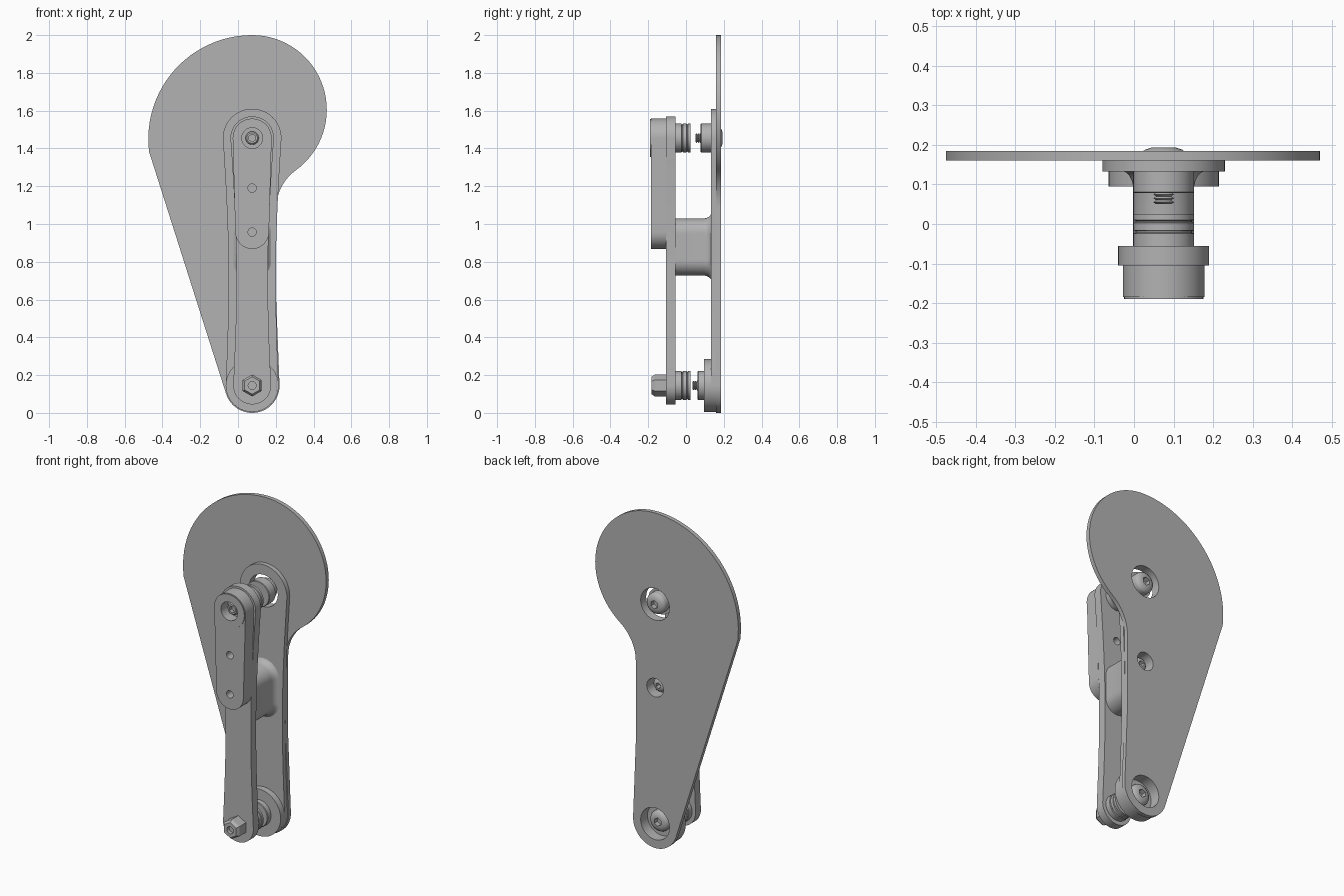
import bpy, bmesh
from math import sin, cos, pi, radians

CX, TOP, MID, LOW = 0.075, 1.455, 0.957, 0.145   # shared axis and pivot heights

if "Cube" in bpy.data.objects:
    bpy.data.objects.remove(bpy.data.objects["Cube"])

grey = bpy.data.materials.new("satin grey")
grey.use_nodes = True
COLOUR = (0.45, 0.45, 0.45, 1)
grey.diffuse_color = COLOUR
grey.node_tree.nodes["Principled BSDF"].inputs["Base Color"].default_value = COLOUR


def arc(x, z, r, a0, a1, n=24):
    """Points on an arc, angles in degrees."""
    angles = [radians(a0 + (a1 - a0) * i / n) for i in range(n + 1)]
    return [(x + r * cos(a), z + r * sin(a)) for a in angles]


def circle(z, r, n=40, turn=0):
    return arc(CX, z, r, turn, turn + 360, n)[:-1]


def link(z_low, r_low, z_top, r_top, dip=0):
    """Round-ended bar outline with an optional slim waist."""
    side = []
    for i in range(1, 12):
        t = i / 12
        side.append((r_low + (r_top - r_low) * t - dip * sin(pi * t), z_low + (z_top - z_low) * t))
    right = [(CX + w, z) for w, z in side]
    left = [(CX - w, z) for w, z in reversed(side)]
    return arc(CX, z_top, r_top, 0, 180) + left + arc(CX, z_low, r_low, 180, 360) + right


def loft(name, rings):
    """Skin matching outlines placed at successive depths."""
    bm = bmesh.new()
    loops = [[bm.verts.new((x, y, z)) for x, z in outline] for outline, y in rings]
    for a, b in zip(loops, loops[1:]):
        for i in range(len(a)):
            j = (i + 1) % len(a)
            bm.faces.new((a[i], a[j], b[j], b[i]))
    bm.faces.new(loops[0])
    bm.faces.new(loops[-1])
    bmesh.ops.recalc_face_normals(bm, faces=bm.faces[:])
    mesh = bpy.data.meshes.new(name)
    bm.to_mesh(mesh)
    bm.free()
    mesh.materials.append(grey)
    ob = bpy.data.objects.new(name, mesh)
    bpy.context.collection.objects.link(ob)
    return ob


def slab(name, outline, y0, y1):
    return loft(name, [(outline, y0), (outline, y1)])


def turned(name, z, profile):
    return loft(name, [(circle(z, r), y) for r, y in profile])


def activate(ob):
    bpy.ops.object.select_all(action="DESELECT")
    ob.select_set(True)
    bpy.context.view_layer.objects.active = ob


def bore(ob, z, r, y0, y1, sides=40):
    """Cut a round or hexagonal hole along the depth axis."""
    cutter = slab("cutter", circle(z, r, sides, 90), y0, y1)
    cutter.hide_render = True
    mod = ob.modifiers.new("bore", "BOOLEAN")
    mod.operation, mod.solver, mod.object = "DIFFERENCE", "EXACT", cutter
    activate(ob)
    bpy.ops.object.modifier_apply(modifier=mod.name)
    bpy.data.objects.remove(cutter)


parts = []

# Teardrop guard plate
outline = (arc(CX, 1.45, 0.55, 187, 90) + arc(CX, 1.605, 0.395, 90, -54, 32)[1:]
           + arc(0.455, 1.08, 0.253, 126, 180, 12)[1:] + [(0.2, 0.65)]
           + arc(CX, LOW, 0.145, 0, -163))
plate = slab("guard_plate", outline, 0.16, 0.185)

# Rear rib and its lower boss
rib = slab("rear_rib", link(LOW, 0.14, TOP, 0.155, 0.022), 0.133, 0.162)
low_boss = slab("lower_boss", circle(LOW, 0.14), 0.095, 0.15)

# Flared bridge between rear rib and front arm
flare = [(0, -0.056), (0, 0.095), (0.003, 0.109), (0.009, 0.121), (0.018, 0.13), (0.03, 0.136)]
bridge = loft("bridge_boss", [(link(0.805, 0.077 + f, 0.952, 0.077 + f), y) for f, y in flare])

# Recesses for the rear screws
for ob in (plate, rib):
    bore(ob, TOP, 0.095, 0.05, 0.25)
for ob in (plate, rib, low_boss):
    bore(ob, LOW, 0.095, 0.12, 0.25)
for ob in (plate, rib, bridge):
    bore(ob, MID, 0.055, 0.115, 0.25)
parts += [plate, rib, low_boss, bridge]

# Front arm and the clamp block bolted to it
arm = slab("front_arm", link(LOW, 0.1, TOP, 0.115, 0.024), -0.105, -0.055)
block = slab("clamp_block", link(MID, 0.089, TOP, 0.103), -0.184, -0.104)
collar = slab("block_collar", circle(TOP, 0.1), -0.19, -0.18)
for ob in (arm, block):
    bore(ob, 1.19, 0.022, -0.3, 0)
bore(block, MID, 0.022, -0.3, -0.11)
for ob in (block, collar):
    bore(ob, TOP, 0.055, -0.3, -0.125)
parts += [arm, block, collar]

# Socket screw in the clamp block
clamp_screw = turned("clamp_screw", TOP, [(0.035, -0.11), (0.035, -0.155), (0.028, -0.162)])
bore(clamp_screw, TOP, 0.02, -0.2, -0.14, 6)
parts.append(clamp_screw)

# Grooved front rollers, threaded studs and rear spacers
for label, z, stud0, spacer0, spacer1 in (("upper", TOP, 0.05, 0.078, 0.137),
                                          ("lower", LOW, 0.035, 0.062, 0.1)):
    roller = [(0.077, -0.06), (0.077, -0.024), (0.071, -0.022), (0.071, -0.018), (0.077, -0.016),
              (0.077, 0.003), (0.071, 0.005), (0.071, 0.008), (0.077, 0.01), (0.077, 0.025)]
    parts.append(turned(label + "_roller", z, roller))
    thread = [(0.026 if i % 2 else 0.019, stud0 + 0.005 * i) for i in range(8)]
    parts.append(turned(label + "_stud", z, thread))
    parts.append(turned(label + "_spacer", z, [(0.074, spacer0), (0.077, spacer0 + 0.003),
                                               (0.077, spacer1)]))

# Rear button-head screws
for label, z, r, y0, y1 in (("upper", TOP, 0.062, 0.13, 0.193),
                            ("middle", MID, 0.042, 0.1, 0.155),
                            ("lower", LOW, 0.062, 0.1, 0.16)):
    dome = [(r, y0), (r, y1 - 0.022), (r * 0.93, y1 - 0.013), (r * 0.75, y1 - 0.005), (r * 0.5, y1)]
    head = turned(label + "_rear_screw", z, dome)
    bore(head, z, r * 0.4, y1 - 0.03, 0.25, 6)
    parts.append(head)

# Chamfered hex nut at the foot of the front arm
nut = loft("foot_nut", [(circle(LOW, r, 6, 90), y) for r, y in
                        ((0.058, -0.1), (0.058, -0.165), (0.046, -0.182))])
bore(nut, LOW, 0.021, -0.3, -0.16)
parts.append(nut)

for ob in parts:
    activate(ob)
    bpy.ops.object.shade_smooth_by_angle(angle=radians(30))
